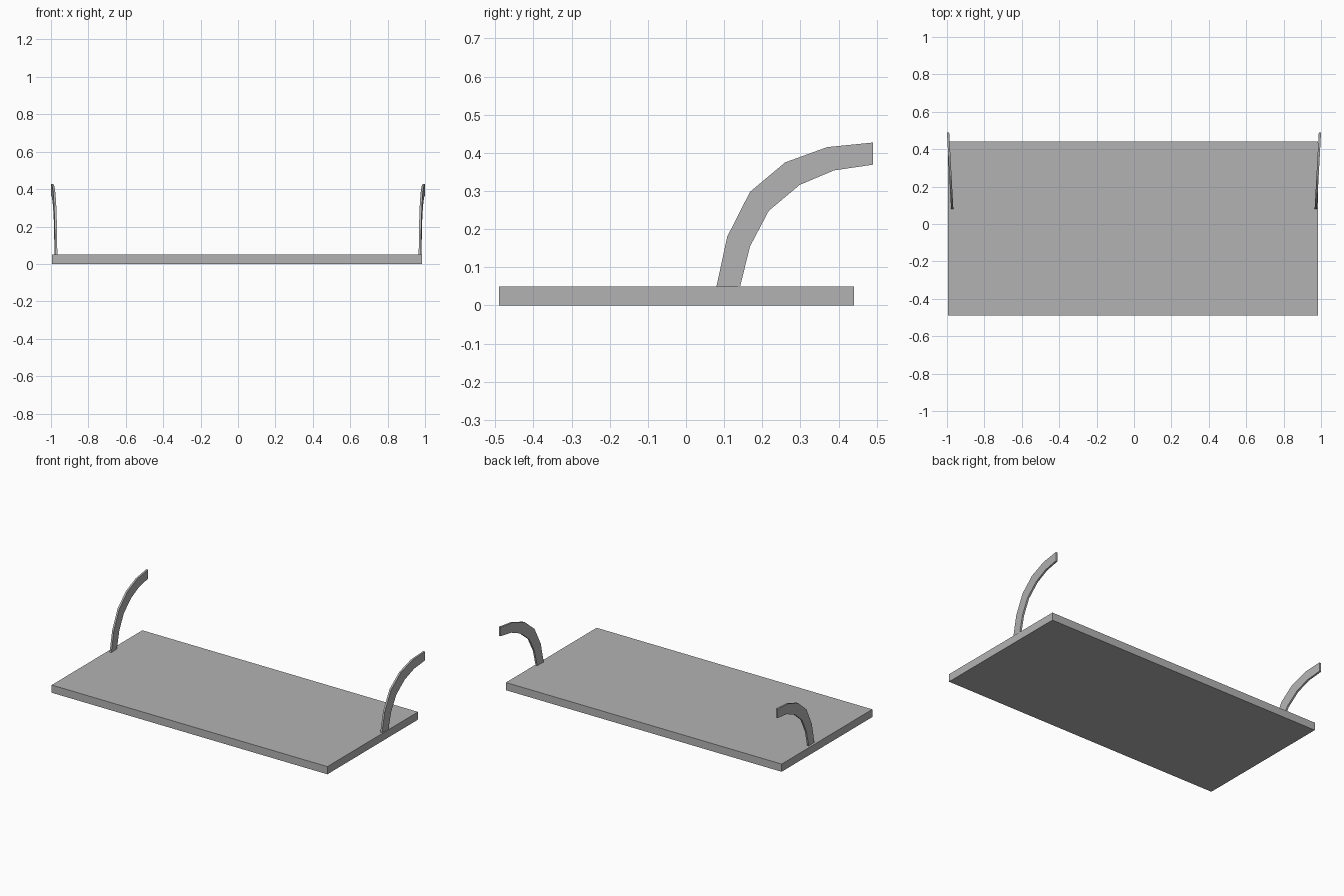
import bpy
import bmesh

cube = bpy.data.objects.get("Cube")
if cube:
    bpy.data.objects.remove(cube, do_unlink=True)

# One plain grey for everything
grey = bpy.data.materials.new("plain grey")
grey.use_nodes = True
grey.diffuse_color = (0.45, 0.45, 0.45, 1)
grey.node_tree.nodes["Principled BSDF"].inputs["Base Color"].default_value = grey.diffuse_color


def make_object(name, bm):
    bmesh.ops.recalc_face_normals(bm, faces=bm.faces)
    mesh = bpy.data.meshes.new(name)
    bm.to_mesh(mesh)
    bm.free()
    mesh.materials.append(grey)
    obj = bpy.data.objects.new(name, mesh)
    bpy.context.collection.objects.link(obj)
    return obj


def make_board(name, low, high):
    bm = bmesh.new()
    bmesh.ops.create_cube(bm, size=1)
    for v in bm.verts:
        v.co = [(a + b) / 2 + c * (b - a) for a, b, c in zip(low, high, v.co)]
    return make_object(name, bm)


# Outer and inner edges of the curved arm, as (y, z)
OUTER = [(0.08, 0.05), (0.108, 0.18), (0.168, 0.298), (0.26, 0.375), (0.37, 0.415), (0.49, 0.427)]
INNER = [(0.142, 0.05), (0.168, 0.155), (0.217, 0.248), (0.298, 0.316), (0.388, 0.354), (0.49, 0.369)]
THICKNESS = 0.012


def make_arm(name, side):
    """Flat curved bar that splays slightly outward toward the back."""
    bm = bmesh.new()
    rings = []
    for outer, inner in zip(OUTER, INNER):
        ring = []
        for (y, z), offset in ((outer, 0), (outer, THICKNESS), (inner, THICKNESS), (inner, 0)):
            x = 0.966 + (y - 0.08) * 0.054 + offset
            ring.append(bm.verts.new((side * x, y, z)))
        rings.append(ring)
    for a, b in zip(rings, rings[1:]):
        for i in range(4):
            j = (i + 1) % 4
            bm.faces.new((a[i], a[j], b[j], b[i]))
    bm.faces.new(rings[0])
    bm.faces.new(rings[-1])
    return make_object(name, bm)


# Flat board with an arm at each end
make_board("board", (-0.995, -0.49, 0), (0.985, 0.44, 0.05))
make_arm("left_arm", 1)
make_arm("right_arm", -1)
